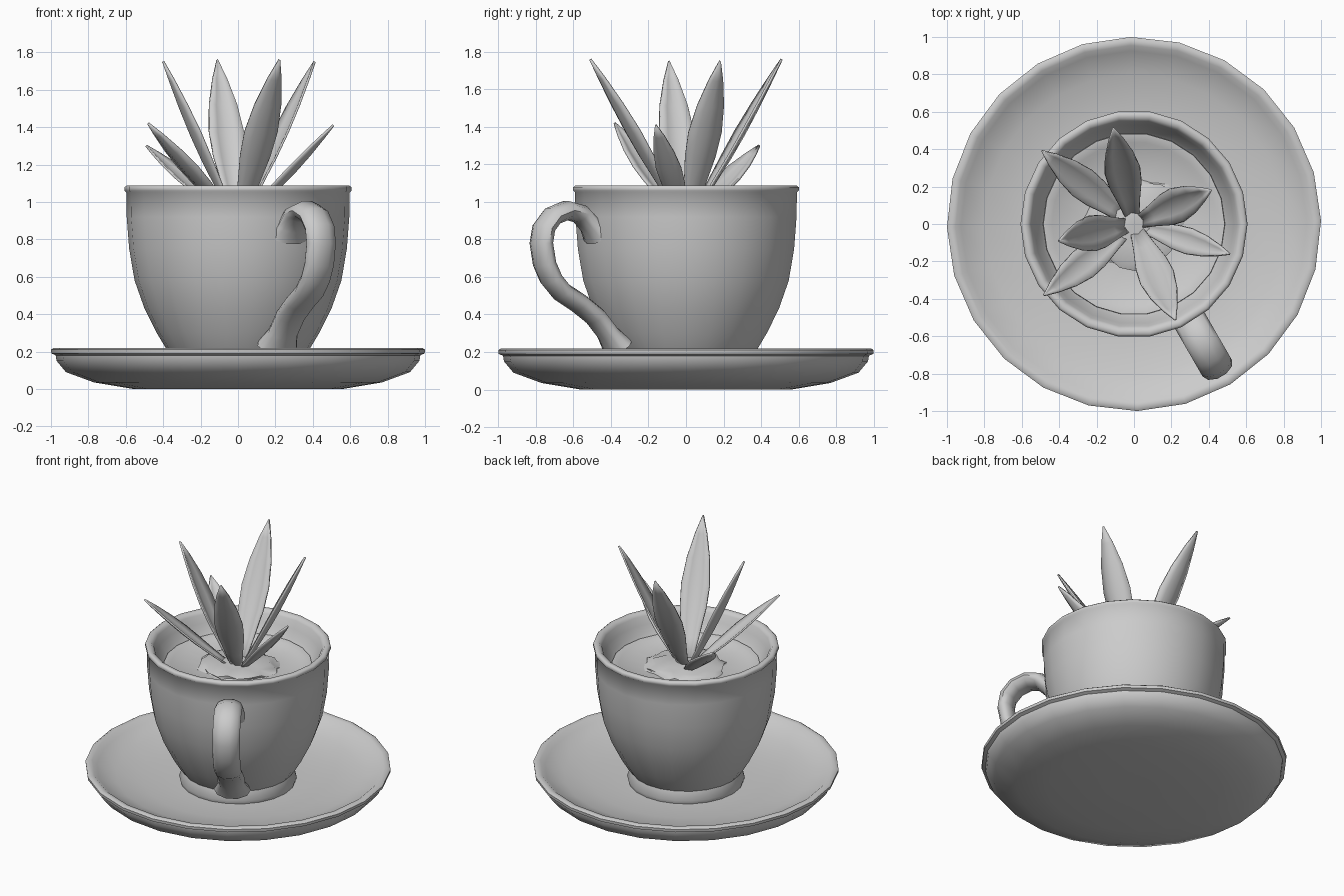
import bpy, bmesh, math, random
from mathutils import Vector, Matrix, noise

if "Cube" in bpy.data.objects:
    bpy.data.objects.remove(bpy.data.objects["Cube"])

random.seed(3)


def finish(name, bm, angle=50):
    bmesh.ops.recalc_face_normals(bm, faces=bm.faces)
    me = bpy.data.meshes.new(name)
    bm.to_mesh(me)
    bm.free()
    ob = bpy.data.objects.new(name, me)
    bpy.context.collection.objects.link(ob)
    bpy.ops.object.select_all(action='DESELECT')
    ob.select_set(True)
    bpy.context.view_layer.objects.active = ob
    bpy.ops.object.shade_smooth_by_angle(angle=math.radians(angle))
    return ob


def bridge(bm, rings):
    for a, b in zip(rings, rings[1:]):
        n = len(a)
        for i in range(n):
            bm.faces.new((a[i], a[(i + 1) % n], b[(i + 1) % n], b[i]))


def lathe(name, profile, sides, turn=0.0):
    """Spin an (r, z) profile around z and cap both ends."""
    bm = bmesh.new()
    rings = []
    for r, z in profile:
        rings.append([bm.verts.new((r * math.cos(turn + math.tau * i / sides),
                                    r * math.sin(turn + math.tau * i / sides), z))
                      for i in range(sides)])
    bridge(bm, rings)
    bm.faces.new(rings[0])
    bm.faces.new(rings[-1])
    return finish(name, bm)


# Saucer with a small rolled lip
lathe("saucer", [(0.10, 0.0), (0.56, 0.0), (0.77, 0.035), (0.92, 0.09), (0.97, 0.15),
                 (0.975, 0.18), (0.998, 0.19), (1.0, 0.21), (0.985, 0.22), (0.955, 0.215),
                 (0.925, 0.19), (0.80, 0.145), (0.62, 0.115), (0.40, 0.105), (0.10, 0.105)],
      24, math.radians(1))

# Cup: foot, bowl, rounded rim and inner wall
lathe("cup", [(0.20, 0.10), (0.375, 0.10), (0.385, 0.13), (0.365, 0.19), (0.39, 0.225),
              (0.435, 0.30), (0.50, 0.43), (0.553, 0.58), (0.582, 0.75), (0.595, 0.92),
              (0.597, 1.05), (0.607, 1.06), (0.607, 1.078), (0.595, 1.088), (0.57, 1.086),
              (0.552, 1.065), (0.535, 1.01), (0.505, 0.96), (0.47, 0.90), (0.40, 0.86)], 22)

# Soil surface with a lumpy mound at the stem
lathe("soil", [(0.30, 0.86), (0.49, 0.90), (0.485, 0.945), (0.44, 0.94),
               (0.42, 0.925), (0.20, 0.925)], 22)
bm = bmesh.new()
bmesh.ops.create_icosphere(bm, subdivisions=3, radius=1)
for v in bm.verts:
    k = 1 + 0.3 * noise.noise(v.co * 2.3 + Vector((4, 1, 7)))
    v.co = Vector((v.co.x * 0.27 * k, v.co.y * 0.27 * k, 0.915 + v.co.z * 0.055 * k))
finish("soil_mound", bm)

# Handle: flattened tube swept along a path in the cup's radial plane
path = [(0.54, 0.82), (0.585, 0.87), (0.65, 0.935), (0.735, 0.955), (0.82, 0.925),
        (0.875, 0.86), (0.89, 0.78), (0.87, 0.67), (0.83, 0.59), (0.765, 0.52),
        (0.66, 0.46), (0.56, 0.39), (0.48, 0.30), (0.42, 0.23)]
out = Vector((math.cos(math.radians(-60)), math.sin(math.radians(-60)), 0))
side = Vector((-out.y, out.x, 0))
pts = [out * r + Vector((0, 0, z)) for r, z in path]
bm = bmesh.new()
rings = []
for i, p in enumerate(pts):
    t = (pts[min(i + 1, len(pts) - 1)] - pts[max(i - 1, 0)]).normalized()
    nrm = t.cross(side)
    flare = 1.35 if i in (0, len(pts) - 1) else 1.0
    rings.append([bm.verts.new(p + side * 0.09 * flare * math.cos(math.tau * k / 10)
                               + nrm * 0.052 * flare * math.sin(math.tau * k / 10))
                  for k in range(10)])
bridge(bm, rings)
bm.faces.new(rings[0])
bm.faces.new(rings[-1])
finish("handle", bm, 60)


# Leaves: folded blades from the stem to each tip
def leaf(name, tip, width):
    tip = Vector(tip)
    direction = Vector((tip.x, tip.y, 0)).normalized()
    base = direction * 0.02 + Vector((0, 0, 0.90))
    axis = (tip - base).normalized()
    across = Vector((-direction.y, direction.x, 0))
    up = axis.cross(across)
    if up.z < 0:
        up = -up
    bm = bmesh.new()
    rows = []
    for t, w in [(0, 0.32), (0.2, 0.6), (0.4, 0.92), (0.55, 1.0), (0.72, 0.8),
                 (0.88, 0.42), (1.0, 0.03)]:
        mid = base.lerp(tip, t) - up * 0.025 * math.sin(math.pi * t)
        half = width * w / 2
        row = []
        for s in (-1, -0.5, 0, 0.5, 1):
            row.append(bm.verts.new(mid + across * half * s + up * half * 0.35 * abs(s)))
        rows.append(row)
    for a, b in zip(rows, rows[1:]):
        for i in range(4):
            bm.faces.new((a[i], a[i + 1], b[i + 1], b[i]))
    ob = finish(name, bm, 60)
    mod = ob.modifiers.new("thickness", 'SOLIDIFY')
    mod.thickness = 0.012
    mod.offset = 0


tips = [(-0.11, 0.51, 1.76), (0.22, -0.51, 1.76), (0.41, 0.18, 1.75), (-0.40, -0.09, 1.75),
        (-0.49, 0.39, 1.30), (-0.48, -0.38, 1.42), (0.51, -0.16, 1.41)]
widths = [0.19, 0.19, 0.19, 0.19, 0.17, 0.17, 0.14]
for n, (tip, w) in enumerate(zip(tips, widths), 1):
    leaf(f"leaf_{n}", tip, w)
